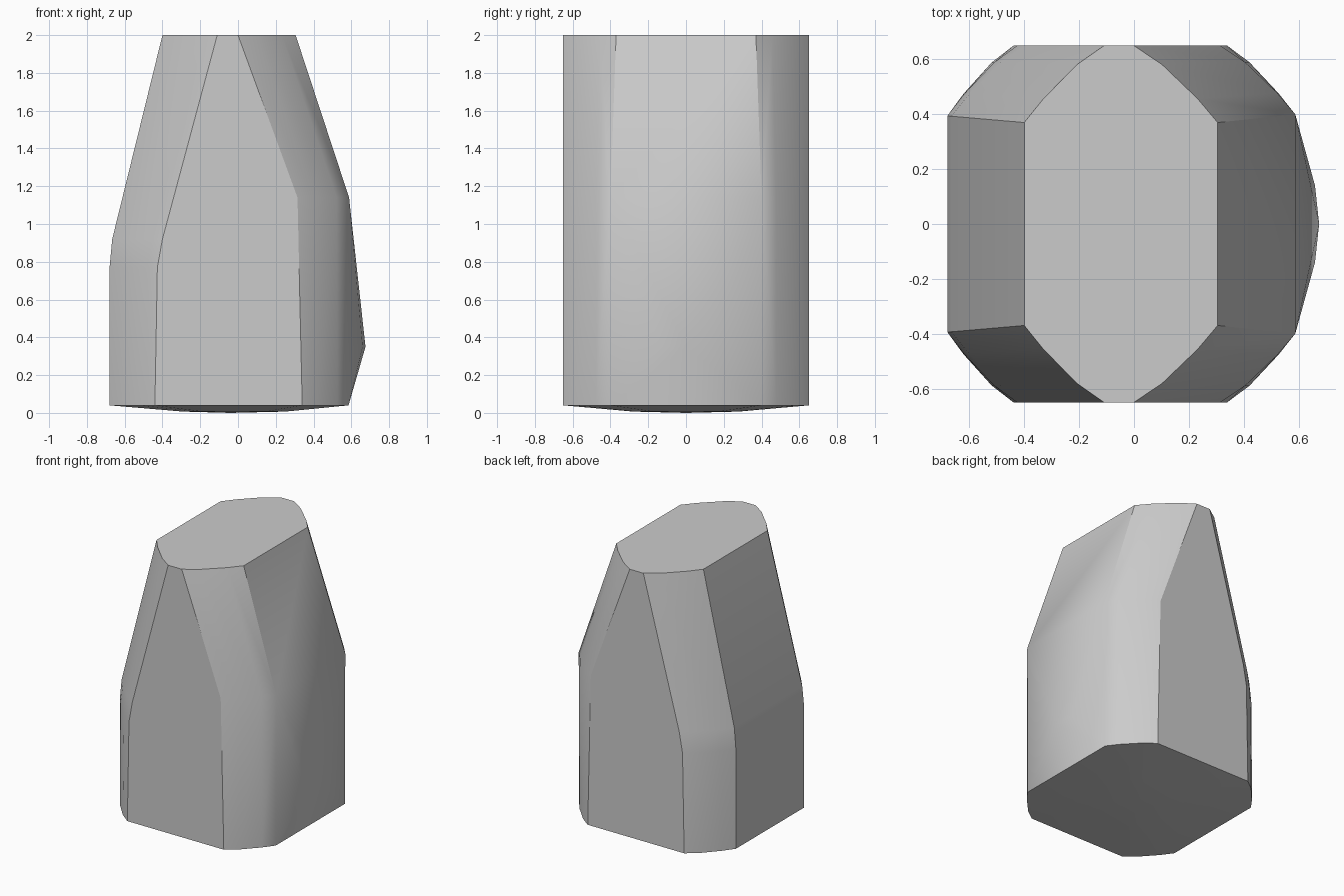
import bpy
import bmesh
from math import radians

cube = bpy.data.objects.get("Cube")
if cube:
    bpy.data.objects.remove(cube)

# One stone grey for the whole block
stone = bpy.data.materials.new("stone_grey")
stone.use_nodes = True
stone.diffuse_color = (0.6, 0.6, 0.6, 1)
stone.node_tree.nodes["Principled BSDF"].inputs["Base Color"].default_value = (0.6, 0.6, 0.6, 1)

HALF_DEPTH = 0.65


def corner(x_face, x_side, y_side, z):
    """Rounded corners, front and back, from the flat end face to the side."""
    points = []
    for fx, fy in ((0, 0), (0.33, 0.24), (0.76, 0.69), (1, 1)):
        x = x_face + fx * (x_side - x_face)
        y = HALF_DEPTH + fy * (y_side - HALF_DEPTH)
        points += [(x, y, z), (x, -y, z)]
    return points


# Left and right corner sections, bottom to top: face x, side x, side y, height
sections = (
    (-0.44, -0.68, 0.395, 0.04),
    (-0.427, -0.68, 0.395, 0.77),
    (-0.40, -0.666, 0.393, 0.92),
    (-0.11, -0.40, 0.37, 2.0),
    (0.34, 0.585, 0.40, 0.04),
    (0.315, 0.588, 0.40, 1.14),
    (0.0, 0.305, 0.37, 2.0),
)
outline = []
for section in sections:
    outline += corner(*section)

# Shallow bulge low on one side
outline += [(0.66, -0.14, 0.35), (0.675, 0, 0.35), (0.66, 0.14, 0.35)]

# Slightly domed underside
base = corner(-0.44, -0.68, 0.395, 0.007) + corner(0.34, 0.585, 0.40, 0.007)
outline += [(x * 0.43, y * 0.43, z) for x, y, z in base] + [(-0.04, 0, 0)]

# Wrap the sections into one convex block
bm = bmesh.new()
for point in outline:
    bm.verts.new(point)
hull = bmesh.ops.convex_hull(bm, input=bm.verts)
loose = [v for v in bm.verts if not v.link_faces]
bmesh.ops.delete(bm, geom=loose, context="VERTS")
bmesh.ops.dissolve_limit(bm, angle_limit=radians(0.5), verts=bm.verts, edges=bm.edges)
bmesh.ops.recalc_face_normals(bm, faces=bm.faces)

mesh = bpy.data.meshes.new("stone_block")
bm.to_mesh(mesh)
bm.free()
mesh.materials.append(stone)
block = bpy.data.objects.new("stone_block", mesh)
bpy.context.collection.objects.link(block)

# Soft corners, crisp edges around the flat faces
bpy.ops.object.select_all(action="DESELECT")
block.select_set(True)
bpy.context.view_layer.objects.active = block
bpy.ops.object.shade_smooth_by_angle(angle=radians(30))
